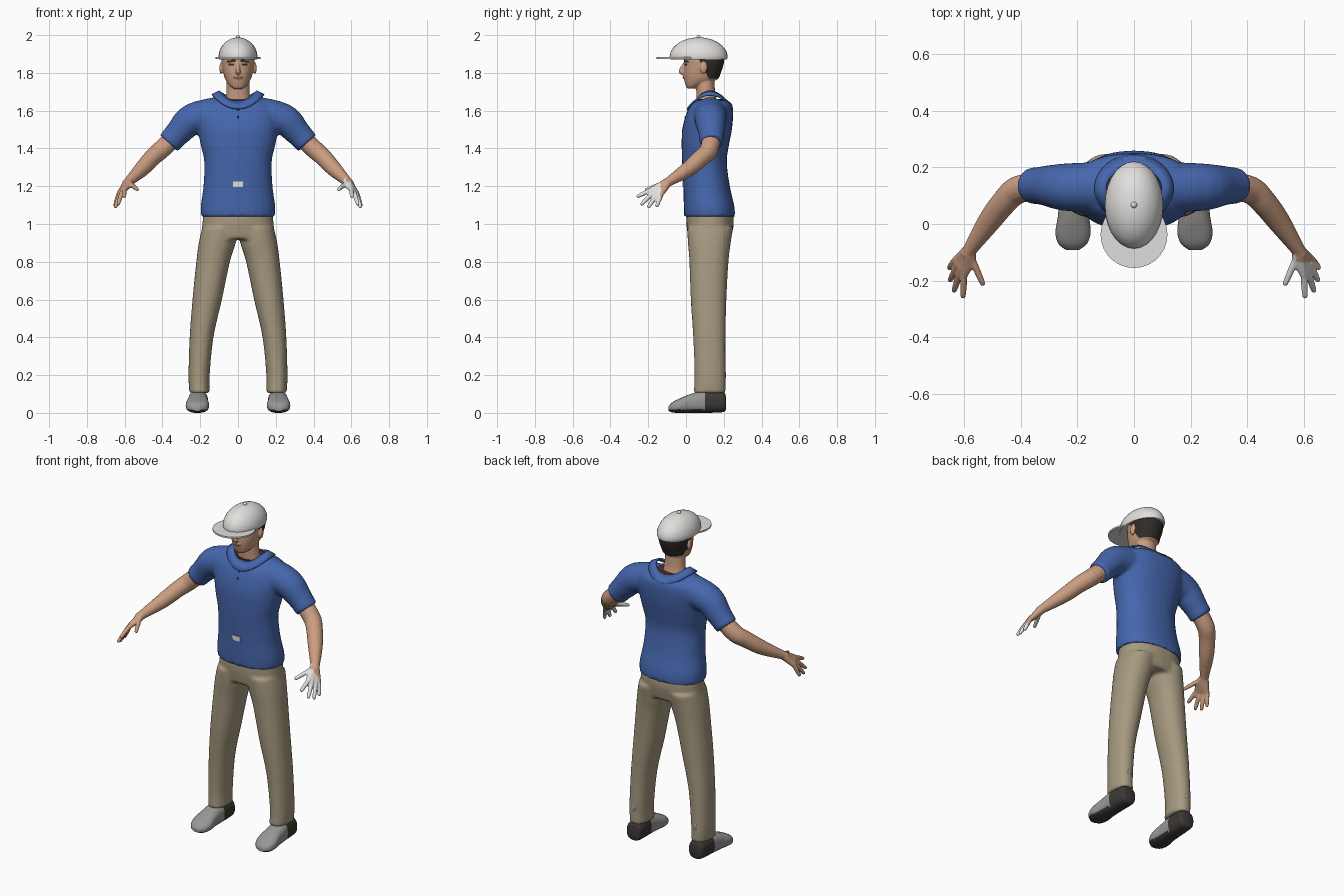
import bpy, bmesh
from math import sin, cos, pi, copysign
from mathutils import Vector

cube = bpy.data.objects.get("Cube")
if cube:
    bpy.data.objects.remove(cube)


def material(name, r, g, b):
    m = bpy.data.materials.new(name)
    m.use_nodes = True
    m.diffuse_color = (r, g, b, 1)
    bsdf = m.node_tree.nodes["Principled BSDF"]
    bsdf.inputs["Base Color"].default_value = (r, g, b, 1)
    bsdf.inputs["Roughness"].default_value = 0.8
    return m


BLUE = material("shirt_blue", 0.06, 0.135, 0.42)
KHAKI = material("trouser_khaki", 0.38, 0.32, 0.215)
SKIN = material("skin", 0.6, 0.34, 0.22)
DARK = material("dark_hair", 0.03, 0.025, 0.022)
WHITE = material("off_white", 0.75, 0.74, 0.72)
GREY = material("shoe_grey", 0.32, 0.31, 0.3)
SOLE = material("shoe_dark", 0.045, 0.04, 0.037)
LIPS = material("lip_red", 0.36, 0.14, 0.1)
BROWN = material("collar_lining", 0.07, 0.03, 0.022)


def spline(rows, k=4):
    """Catmull-Rom interpolation of equal-length tuples."""
    out = []
    for i in range(len(rows) - 1):
        a, b, c, d = (rows[max(i - 1, 0)], rows[i], rows[i + 1],
                      rows[min(i + 2, len(rows) - 1)])
        for j in range(k):
            t = j / k
            out.append(tuple(q + t * (r - p) / 2 + t * t * (2 * p - 5 * q + 4 * r - s) / 2
                             + t ** 3 * (3 * q - p - 3 * r + s) / 2
                             for p, q, r, s in zip(a, b, c, d)))
    return out + [tuple(rows[-1])]


def loft(bm, rings, n=28, power=1.0):
    """Closed skin through rings given as (centre, u axis, v axis)."""
    def pw(f):
        return copysign(abs(f) ** power, f)
    loops = [[bm.verts.new(c + u * pw(cos(2 * pi * i / n)) + v * pw(sin(2 * pi * i / n)))
              for i in range(n)] for c, u, v in rings]
    for a, b in zip(loops, loops[1:]):
        for i in range(n):
            bm.faces.new((a[i], a[(i + 1) % n], b[(i + 1) % n], b[i]))
    bm.faces.new(loops[0])
    bm.faces.new(loops[-1])


def stack(bm, rows, s=1, power=1.0, k=4):
    """Horizontal sections: height, x from, x to, y from, y to."""
    loft(bm, [(Vector((s * (a + b) / 2, (c + d) / 2, z)), Vector(((b - a) / 2, 0, 0)),
               Vector((0, (d - c) / 2, 0))) for z, a, b, c, d in spline(rows, k)], power=power)


def tube(bm, rows, s=1, n=16):
    """Round limb through points x, y, z, radius; s flips the side."""
    rows = spline(rows)
    pts = [Vector((s * r[0], r[1], r[2])) for r in rows]
    rings = []
    for i, p in enumerate(pts):
        t = pts[min(i + 1, len(pts) - 1)] - pts[max(i - 1, 0)]
        u = t.cross(Vector((0.3 * s, 1, 0.2))).normalized()
        rings.append((p, u * rows[i][3], t.cross(u).normalized() * rows[i][3]))
    loft(bm, rings, n)


def ball(bm, centre, size):
    res = bmesh.ops.create_uvsphere(bm, u_segments=24, v_segments=14, radius=1)
    for v in res["verts"]:
        v.co = Vector(centre) + Vector(a * b for a, b in zip(v.co, size))


def finish(name, bm, mats, rule=None, voxel=0, relax=0):
    """Make the object, optionally fuse its parts, and colour faces by a rule."""
    bmesh.ops.recalc_face_normals(bm, faces=bm.faces)
    me = bpy.data.meshes.new(name)
    bm.to_mesh(me)
    bm.free()
    ob = bpy.data.objects.new(name, me)
    bpy.context.collection.objects.link(ob)
    if voxel:
        mod = ob.modifiers.new("fuse", "REMESH")
        mod.mode, mod.voxel_size = "VOXEL", voxel
        mod = ob.modifiers.new("relax", "SMOOTH")
        mod.factor, mod.iterations = 0.5, relax
        deps = bpy.context.evaluated_depsgraph_get()
        ob.data = bpy.data.meshes.new_from_object(ob.evaluated_get(deps))
        ob.modifiers.clear()
        ob.data.name = name
    ob.data.materials.clear()
    for m in mats:
        ob.data.materials.append(m)
    ob.data.shade_smooth()
    ob.data.set_sharp_from_angle(angle=0.8)
    for p in ob.data.polygons:
        p.material_index = rule(*p.center) if rule else 0
    return ob


SIDES = ((1, "left"), (-1, "right"))

# Shirt: torso, shoulders, sleeves and cuffs
bm = bmesh.new()
torso = [(1.04, .197, -.01, .26), (1.1, .197, -.012, .255), (1.2, .183, -.014, .232),
         (1.33, .179, -.021, .216), (1.42, .198, -.023, .228), (1.5, .212, -.02, .243),
         (1.58, .222, 0, .25), (1.63, .2, .025, .245), (1.655, .15, .05, .22)]
stack(bm, [(z, -w, w, a, b) for z, w, a, b in torso], power=0.9)
for s, _ in SIDES:
    tube(bm, [(.1, .13, 1.585, .09), (.24, .13, 1.555, .084), (.31, .135, 1.49, .071),
              (.365, .135, 1.43, .06)], s, 24)
    tube(bm, [(.345, .135, 1.452, .066), (.367, .135, 1.428, .063)], s, 24)
finish("shirt", bm, [BLUE], voxel=0.01, relax=4)

# Folded collar with dark lining inside the opening
bm = bmesh.new()
N = 40
loops = []
for outer in (0, 1):
    loop = []
    for i in range(N):
        c, q = cos(2 * pi * i / N), sin(2 * pi * i / N)
        z = 1.703 - (0.055 if q < 0 else 0.038) * q * q - outer * (0.02 + 0.018 * q * q)
        loop.append(bm.verts.new((c * (0.098 + 0.04 * outer),
                                  0.125 + q * (0.076 + 0.042 * outer), z)))
    loops.append(loop)
for i in range(N):
    j = (i + 1) % N
    bm.faces.new((loops[0][i], loops[0][j], loops[1][j], loops[1][i]))
collar = finish("collar", bm, [BLUE])
mod = collar.modifiers.new("thickness", "SOLIDIFY")
mod.thickness, mod.offset = 0.009, 0

bm = bmesh.new()
stack(bm, [(1.652, -.096, .096, .052, .198), (1.662, -.096, .096, .052, .198)])
finish("collar_lining", bm, [BROWN])

# Shirt front badge and buttons
bm = bmesh.new()
bmesh.ops.create_cube(bm, size=1)
for v in bm.verts:
    v.co = Vector((v.co.x * .055, -.014 + v.co.y * .009, 1.21 + v.co.z * .028))
finish("badge", bm, [WHITE])
bm = bmesh.new()
for y, z in ((-.004, 1.565), (.01, 1.605)):
    ball(bm, (0, y, z), (.006, .004, .006))
finish("buttons", bm, [SOLE])

# Trousers: hips and both legs
bm = bmesh.new()
stack(bm, [(.92, -.2, .2, .012, .238), (1, -.189, .189, .002, .253),
           (1.06, -.184, .184, .003, .25)], power=0.9)
for s, _ in SIDES:
    stack(bm, [(.105, .15, .258, .04, .21), (.2, .15, .262, .045, .21),
               (.4, .13, .256, .038, .209), (.6, .085, .241, .025, .214),
               (.8, .043, .221, .018, .225), (.9, .012, .208, .01, .237),
               (.98, .004, .19, .006, .25)], s, power=0.92)
finish("trousers", bm, [KHAKI], voxel=0.01, relax=4)

# Shoes with a grey upper, dark heel and sole
for s, side in SIDES:
    bm = bmesh.new()
    rows = [(.212, .03, .02, .08), (.195, .048, .004, .112), (.1, .052, 0, .118),
            (.03, .055, 0, .102), (-.03, .062, 0, .078), (-.07, .05, .002, .058),
            (-.092, .022, .01, .036)]
    loft(bm, [(Vector((s * (.214 - y * .03), y, (a + b) / 2)), Vector((w, 0, 0)),
               Vector((0, 0, (b - a) / 2))) for y, w, a, b in spline(rows, 6)], 32, 0.8)
    finish(side + "_shoe", bm, [GREY, SOLE],
           lambda x, y, z: int(y > .1 or z < .018))
    bm = bmesh.new()
    ball(bm, (s * .205, .207, .2), (.012, .005, .02))
    finish(side + "_heel_tab", bm, [GREY])

# Arms with hands; the left hand wears a glove
for s, side in SIDES:
    bm = bmesh.new()
    tube(bm, [(.33, .137, 1.465, .05), (.41, .12, 1.39, .049), (.455, .08, 1.35, .046),
              (.51, .01, 1.29, .041), (.575, -.085, 1.228, .026), (.592, -.11, 1.212, .024)], s)
    # palm hull between wrist and knuckles
    palm = bmesh.new()
    for c, r in (((.582, -.095, 1.222), .024), ((.598, -.178, 1.185), .013),
                 ((.632, -.13, 1.158), .012), ((.57, -.13, 1.21), .014)):
        ball(palm, (s * c[0], c[1], c[2]), (r, r, r))
    res = bmesh.ops.convex_hull(palm, input=palm.verts)
    bmesh.ops.delete(palm, geom=[g for g in set(res["geom_interior"])
                                 if isinstance(g, bmesh.types.BMVert)], context="VERTS")
    tmp = bpy.data.meshes.new("palm")
    palm.to_mesh(tmp)
    palm.free()
    bm.from_mesh(tmp)
    bpy.data.meshes.remove(tmp)
    # fingers and thumb, knuckle to tip
    for a, b in (((.6, -.178, 1.184), (.603, -.262, 1.143)),
                 ((.612, -.165, 1.176), (.636, -.24, 1.1)),
                 ((.623, -.147, 1.167), (.65, -.202, 1.085)),
                 ((.632, -.13, 1.158), (.653, -.157, 1.09)),
                 ((.573, -.12, 1.215), (.53, -.218, 1.18))):
        p, q = Vector(a), Vector(b)
        tube(bm, [(*p.lerp(q, t), r) for t, r in
                  ((-.2, .012), (.3, .0125), (.75, .011), (.95, .0085), (1, .003))], s, 12)
    glove = s > 0
    finish(side + "_arm", bm, [SKIN, WHITE],
           lambda x, y, z: int(glove and (y < -.135 or (y < -.105 and x < .572))),
           voxel=0.005, relax=2)


# Head: skull, jaw, nose, ears and neck; hair, brows, eyes and lips by face position
def face_colour(x, y, z):
    ax = abs(x)
    if ax < .088 and z > 1.77 and y > .07 + (1.87 - z) * .5:
        return 1
    if y < .05:
        if .014 < ax < .06 and abs(z - 1.862 + (ax - .035) * .08) < .006:
            return 1
        if .02 < ax < .05 and abs(z - 1.843) < .0055:
            return 1
        if ax < .026 and abs(z - 1.777) < .0065:
            return 2
    return 0


bm = bmesh.new()
skull = [(1.718, .028, .005, .06), (1.735, .047, -.002, .09), (1.765, .067, -.01, .165),
         (1.8, .078, -.012, .184), (1.84, .086, -.01, .198), (1.88, .087, -.01, .202),
         (1.93, .07, .02, .18)]
stack(bm, [(z, -w, w, a, b) for z, w, a, b in skull], power=0.92)
stack(bm, [(1.63, -.075, .075, .06, .17), (1.69, -.062, .062, .055, .155),
           (1.78, -.06, .06, .05, .15)])
tube(bm, [(0, -.004, 1.855, .008), (0, -.025, 1.815, .012), (0, -.024, 1.806, .013),
          (0, -.008, 1.797, .012)])
ball(bm, (0, -.01, 1.777), (.024, .008, .009))
for s, _ in SIDES:
    ball(bm, (s * .089, .093, 1.825), (.01, .018, .03))
finish("head", bm, [SKIN, DARK, LIPS], face_colour, voxel=0.004, relax=3)

# Cap: domed crown, flat brim and top button
bm = bmesh.new()
dome = [(1.872, .97)] + [(1.882 + .106 * sin(t * pi / 24), cos(t * pi / 24)) for t in range(12)]
stack(bm, [(z, -.103 * f, .103 * f, .067 - .154 * f, .067 + .154 * f) for z, f in dome], k=1)
finish("cap_crown", bm, [WHITE])
bm = bmesh.new()
stack(bm, [(1.874, -.118, .118, -.155, .08), (1.883, -.118, .118, -.155, .08)])
finish("cap_brim", bm, [WHITE])
bm = bmesh.new()
ball(bm, (0, .067, 1.989), (.011, .011, .011))
finish("cap_button", bm, [WHITE])
